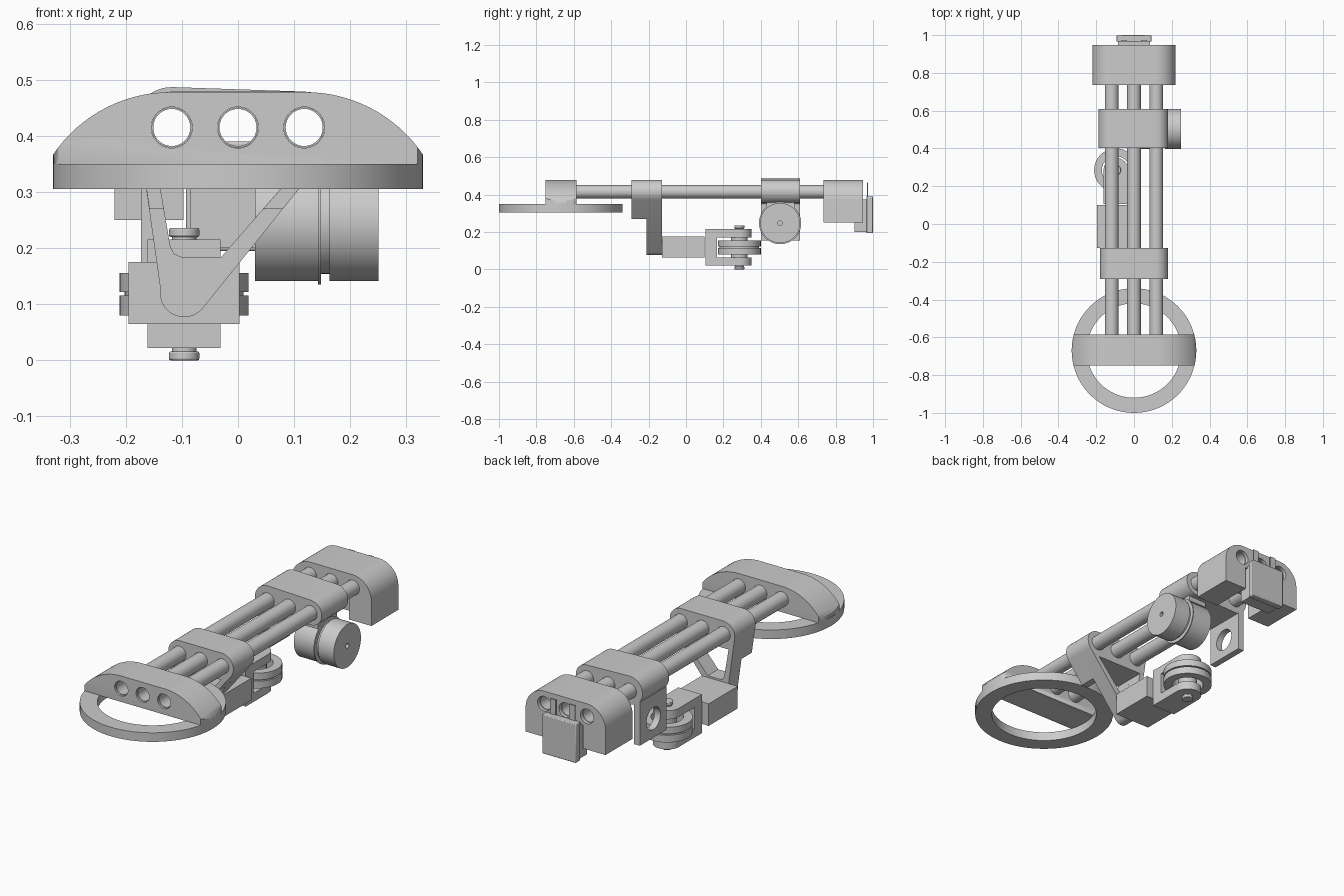
import bpy, bmesh
from math import sin, cos, radians

if "Cube" in bpy.data.objects:
    bpy.data.objects.remove(bpy.data.objects["Cube"])

TUBE_X = (-.118, 0, .118)
TUBE_Z = .415


def arc(cx, cy, r, a0, a1, n=16):
    return [(cx + r * cos(radians(a0 + (a1 - a0) * i / n)),
             cy + r * sin(radians(a0 + (a1 - a0) * i / n))) for i in range(n + 1)]


def circle(cx, cy, r, n=40):
    return arc(cx, cy, r, 0, 360, n)[:-1]


def rect(x0, x1, y0, y1):
    return [(x0, y0), (x1, y0), (x1, y1), (x0, y1)]


def prism(name, loops, lo, hi, axis='y', bevel=0):
    """Fill an outline (further loops are holes) and extrude it along an axis."""
    cu = bpy.data.curves.new(name, 'CURVE')
    cu.dimensions, cu.fill_mode, cu.extrude = '2D', 'BOTH', (hi - lo) / 2
    for pts in loops:
        s = cu.splines.new('POLY')
        s.points.add(len(pts) - 1)
        s.use_cyclic_u = True
        for p, q in zip(s.points, pts):
            p.co = (q[0], q[1], 0, 1)
    tmp = bpy.data.objects.new(name, cu)
    bpy.context.collection.objects.link(tmp)
    bpy.context.view_layer.update()
    dg = bpy.context.evaluated_depsgraph_get()
    me = bpy.data.meshes.new_from_object(tmp.evaluated_get(dg))
    bpy.data.objects.remove(tmp)
    mid = (lo + hi) / 2
    bm = bmesh.new()
    bm.from_mesh(me)
    for v in bm.verts:
        u, w, d = v.co
        v.co = {'x': (mid + d, u, w), 'y': (u, mid + d, w), 'z': (u, w, mid + d)}[axis]
    bmesh.ops.remove_doubles(bm, verts=bm.verts, dist=1e-5)
    bmesh.ops.dissolve_limit(bm, angle_limit=.001, verts=bm.verts, edges=bm.edges)
    bmesh.ops.recalc_face_normals(bm, faces=bm.faces)
    bm.to_mesh(me)
    bm.free()
    ob = bpy.data.objects.new(name, me)
    bpy.context.collection.objects.link(ob)
    if bevel:
        m = ob.modifiers.new('bevel', 'BEVEL')
        m.width, m.segments = bevel, 2
    return ob


tube_holes = [circle(x, TUBE_Z, .0365) for x in TUBE_X]

# Three long hollow tubes
for i, x in enumerate(TUBE_X):
    prism(f'tube_{i + 1}', [circle(x, TUBE_Z, .036), circle(x, TUBE_Z, .033)], -.74, .93)

# Flat front ring
prism('front_ring', [circle(0, -.67, .33, 72), circle(0, -.67, .25, 72)], .305, .35, 'z')

# Domed front head, trimmed to the ring's outer circle
head = [(-.345, .349), (.345, .349)] + arc(.12, .225, .253, 30, 90) + arc(-.12, .225, .253, 90, 150)
head_block = prism('front_head', [head] + tube_holes, -.75, -.585)
trim = prism('head_trim', [circle(0, -.67, .33, 72)], .2, .6, 'z')
trim.hide_render = True
trim.hide_viewport = True
cut = head_block.modifiers.new('trim', 'BOOLEAN')
cut.operation, cut.object, cut.solver = 'INTERSECT', trim, 'EXACT'

# Middle clamp: thin V bracket plus a thicker upper part
lobes = arc(-.115, .415, .064, 180, 90) + arc(.115, .415, .064, 90, -42)
v_tip = arc(-.096, .12, .043, -42, -190)
v_open = [(-.145, .345), (-.121, .205), (-.114, .19), (-.1, .184), (-.03, .184), (.11, .345)]
prism('v_bracket', [lobes + v_tip, v_open] + tube_holes, -.21, -.128)
prism('middle_clamp', [lobes + [(.08, .27), (.045, .27), (.11, .345), (-.145, .345),
                                (-.132, .27), (-.158, .27)]] + tube_holes, -.292, -.21)
prism('pivot_pin', [circle(-.096, .12, .022)], -.212, -.12)

# Swivel block below the bracket
prism('swivel_block', [rect(-.195, .003, .065, .175)], -.128, .1)

# Fork with rounded arm ends
WX, WY = -.096, .285
arm = [(WX - .065, .105), (WX + .065, .105)] + arc(WX, WY, .065, 0, 180)
prism('fork_base', [rect(WX - .065, WX + .065, .022, .215)], .105, .165)
for name, z in (('fork_lower_arm', .022), ('fork_upper_arm', .172)):
    prism(name, [arm], z, z + .043, 'z')

# Grooved wheel and its bolt
for name, z0, z1, r in (('wheel_lower', .08, .116, .115), ('wheel_core', .116, .122, .106),
                        ('wheel_upper', .122, .156, .115)):
    prism(name, [circle(WX, WY, r, 56), circle(WX, WY, .074, 56)], z0, z1, 'z')
prism('wheel_hub', [circle(WX, WY, .045)], .065, .172, 'z')
for name, z0, z1, r in (('bolt_nut', 0, .016, .027), ('bolt_shaft', .01, .226, .022),
                        ('bolt_head', .22, .236, .027)):
    prism(name, [circle(WX, WY, r)], z0, z1, 'z', .003)

# Rear clamp over the tubes with a hanging side plate
rear = arc(-.118, .417, .07, 270, 90) + arc(.118, .417, .062, 90, -90)
prism('rear_clamp', [rear] + tube_holes, .402, .61)
prism('side_plate', [rect(.402, .61, .155, .37), circle(.503, .25, .055)], -.173, -.14, 'x')

# Drum motor under the rear clamp
for name, x0, x1, r in (('drum_inner', .03, .143, .107), ('drum_flange', .143, .148, .113),
                        ('drum_neck', .148, .163, .094)):
    prism(name, [circle(.503, .248, r, 56)], x0, x1, 'x')
prism('drum_outer', [circle(.503, .248, .107, 56), circle(.503, .248, .012, 20)], .163, .25, 'x')
prism('drum_mount', [rect(.43, .58, .33, .365)], .04, .14, 'x')

# Arched tail block with two legs
tail = ([(-.22, .25)] + arc(-.115, .373, .105, 180, 90) + arc(.115, .373, .105, 90, 0)
        + [(.22, .25), (.097, .25), (.097, .365), (-.097, .365), (-.097, .25)])
prism('tail_block', [tail] + tube_holes, .735, .947)

# Plug at the tail with two flat prongs
prism('plug_cover', [rect(-.093, .093, .195, .39)], .965, 1, 'y', .004)
prism('plug_body', [rect(-.085, .085, .2, .375)], .9, .965)
for side in (-1, 1):
    prism(f'plug_prong_{"left" if side < 0 else "right"}',
          [rect(side * .053 - .016, side * .053 + .016, .38, .465)], .967, .973)

# Smooth round walls, keep edges sharp
bpy.ops.object.select_all(action='DESELECT')
for ob in bpy.context.collection.objects:
    if ob is not trim and not ob.hide_render:
        ob.select_set(True)
        bpy.context.view_layer.objects.active = ob
bpy.ops.object.shade_smooth_by_angle(angle=radians(30))
